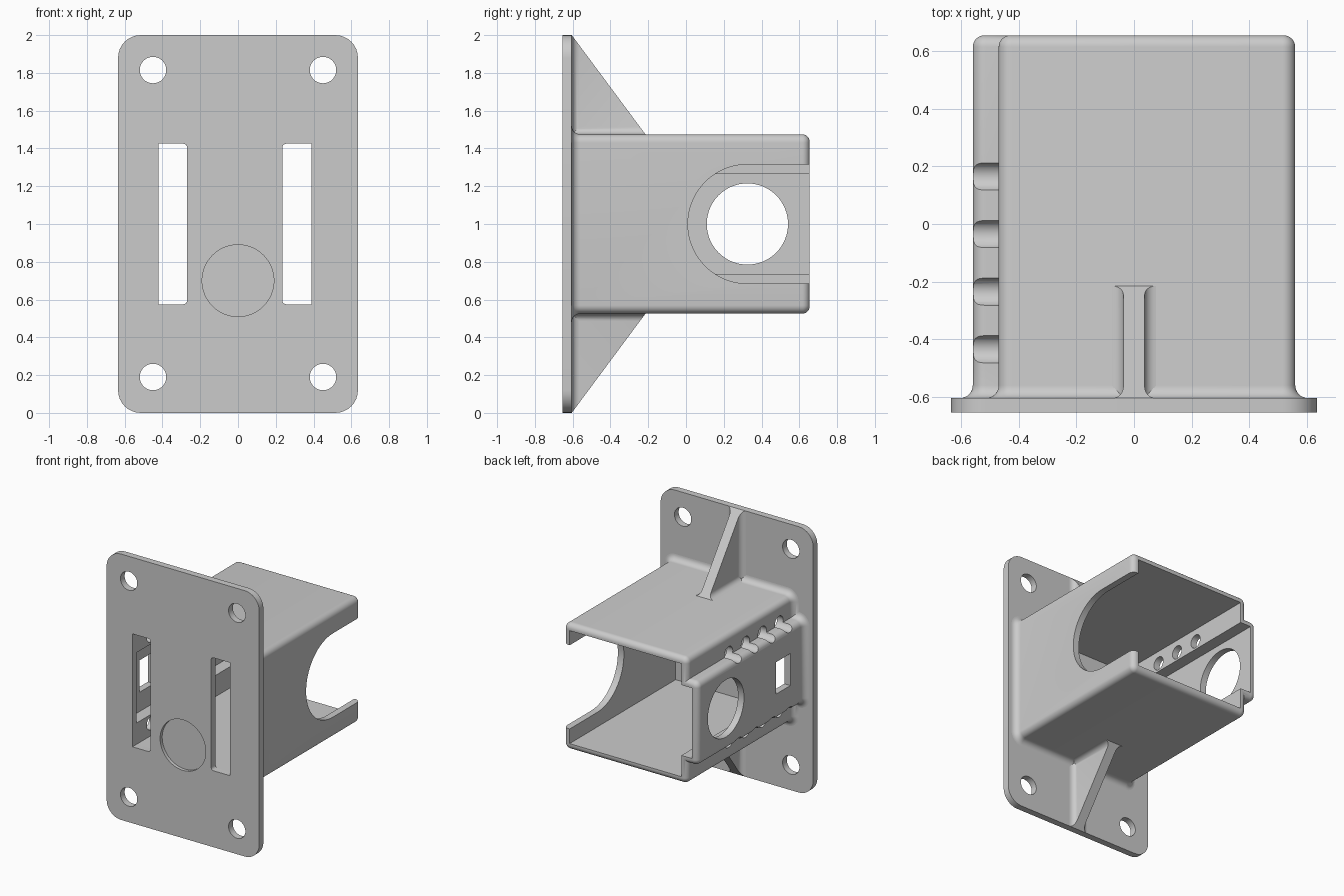
import bpy, bmesh, math
from mathutils import Vector

if "Cube" in bpy.data.objects:
    bpy.data.objects.remove(bpy.data.objects["Cube"], do_unlink=True)

# One material for the whole bracket
grey = bpy.data.materials.new("light_grey")
grey.use_nodes = True
grey.diffuse_color = (0.6, 0.6, 0.6, 1)
grey.node_tree.nodes["Principled BSDF"].inputs["Base Color"].default_value = (0.6, 0.6, 0.6, 1)

PLATE_FRONT, PLATE_BACK, BODY_BACK = -0.655, -0.605, 0.655
MID_Z, HALF_H, WALL = 1.0, 0.475, 0.05


def place(axis, u, v, d):
    """Put a 2D point (u, v) at depth d along the given axis."""
    return {"x": (d, u, v), "y": (u, d, v), "z": (u, v, d)}[axis]


def loft(name, rings):
    """Solid through a list of closed rings of equal length."""
    bm = bmesh.new()
    rows = [[bm.verts.new(p) for p in ring] for ring in rings]
    n = len(rows[0])
    for a, b in zip(rows, rows[1:]):
        for i in range(n):
            j = (i + 1) % n
            bm.faces.new((a[i], a[j], b[j], b[i]))
    bm.faces.new(rows[0])
    bm.faces.new(rows[-1])
    bmesh.ops.recalc_face_normals(bm, faces=bm.faces)
    mesh = bpy.data.meshes.new(name)
    bm.to_mesh(mesh)
    bm.free()
    mesh.materials.append(grey)
    obj = bpy.data.objects.new(name, mesh)
    bpy.context.collection.objects.link(obj)
    return obj


def prism(name, pts, axis, a, b):
    return loft(name, [[place(axis, u, v, d) for u, v in pts] for d in (a, b)])


def circle(u, v, r, n=64):
    return [(u + r * math.cos(2 * math.pi * i / n), v + r * math.sin(2 * math.pi * i / n))
            for i in range(n)]


def rect(u0, u1, v0, v1):
    return [(u0, v0), (u1, v0), (u1, v1), (u0, v1)]


def rounded(pts, radii, off=0.0, seg=8):
    """Right-angled counter-clockwise outline, convex corners rounded, grown by off."""
    if not isinstance(radii, (list, tuple)):
        radii = [radii] * len(pts)
    out, n = [], len(pts)
    for i in range(n):
        p, q, s = Vector(pts[i - 1]), Vector(pts[i]), Vector(pts[(i + 1) % n])
        d1, d2 = (q - p).normalized(), (s - q).normalized()
        n1, n2 = Vector((d1.y, -d1.x)), Vector((d2.y, -d2.x))
        r = radii[i]
        if r == 0 or d1.cross(d2) < 0:
            out.append(tuple(q + off * (n1 + n2)))
            continue
        c = q - r * (n1 + n2)
        for k in range(seg + 1):
            t = math.pi / 2 * k / seg
            out.append(tuple(c + (r + off) * (n1 * math.cos(t) + n2 * math.sin(t))))
    return out


def boolean(obj, cutter, mode="DIFFERENCE"):
    cutter.hide_render = True
    mod = obj.modifiers.new("cut", "BOOLEAN")
    mod.operation, mod.solver, mod.object = mode, "EXACT", cutter
    bpy.context.view_layer.objects.active = obj
    bpy.ops.object.modifier_apply(modifier=mod.name)
    bpy.data.objects.remove(cutter, do_unlink=True)


# Mounting plate with screw holes, two slots and a shallow round recess
plate = prism("mounting_plate", rounded(rect(-0.635, 0.635, 0, 2), 0.12),
              "y", PLATE_FRONT, PLATE_BACK)
for x in (-0.45, 0.45):
    for z in (0.19, 1.815):
        boolean(plate, prism("screw_hole", circle(x, z, 0.07, 40), "y", -0.8, -0.5))
z0, z1 = MID_Z - HALF_H + WALL, MID_Z + HALF_H - WALL
for u0, u1, radii in ((-0.42, -0.27, [0, 0.02, 0.02, 0]), (0.235, 0.39, [0.02, 0, 0, 0.02])):
    boolean(plate, prism("slot", rounded(rect(u0, u1, z0, z1), radii, seg=4), "y", -0.8, -0.5))
boolean(plate, prism("recess", circle(0, 0.7, 0.19), "y", -0.8, PLATE_FRONT + 0.025))

# Housing: box with a raised side channel, flared at the plate and rounded at the open end
lo, hi = MID_Z - HALF_H, MID_Z + HALF_H
ch_lo, ch_hi = MID_Z - 0.315, MID_Z + 0.315
outline = [(0.56, lo), (0.56, hi), (-0.47, hi), (-0.47, ch_hi),
           (-0.56, ch_hi), (-0.56, ch_lo), (-0.47, ch_lo), (-0.47, lo)]
FLARE, ROUND, SEG = 0.045, 0.04, 8
stations = []
for k in range(SEG + 1):
    t = math.pi / 2 * k / SEG
    stations.append((PLATE_BACK + FLARE * (1 - math.cos(t)), FLARE * (1 - math.sin(t))))
for k in range(SEG + 1):
    t = math.pi / 2 * k / SEG
    stations.append((BODY_BACK - ROUND + ROUND * math.sin(t), -ROUND * (1 - math.cos(t))))
housing = loft("housing", [[(x, y, z) for x, z in rounded(outline, 0.045, off)]
                           for y, off in stations])

# Hollow inside, open at the back
c0, c1 = ch_lo + WALL, ch_hi - WALL
cavity = [(0.51, z0), (0.51, z1), (-0.42, z1), (-0.42, c1),
          (-0.51, c1), (-0.51, c0), (-0.42, c0), (-0.42, z0)]
boolean(housing, prism("cavity", cavity, "y", -0.8, 0.8))

# U-shaped notch in the left wall
arc = [(0.325 + 0.315 * math.cos(math.radians(a)), MID_Z + 0.315 * math.sin(math.radians(a)))
       for a in range(90, 271, 5)]
boolean(housing, prism("notch", arc + [(0.8, ch_lo), (0.8, ch_hi)], "x", 0.4, 0.7))

# Round opening and window in the side channel
boolean(housing, prism("round_opening", circle(0.325, MID_Z, 0.215), "x", -0.7, -0.45))
boolean(housing, prism("window", rect(-0.44, -0.27, 0.88, 1.12), "x", -0.7, -0.45))

# Rows of small holes that also groove the channel edges
for s in (-1, 1):
    for i in range(4):
        hole = circle(0.165 - 0.2 * i, MID_Z + s * 0.33, 0.05, 24)
        boolean(housing, prism("small_hole", hole, "x", -0.7, -0.4))

# Triangular gussets above and below, flared where they meet plate and housing
W, F = 0.037, 0.04
flare = [(W + F, -0.02)]
flare += [(W + F - F * math.sin(t), F - F * math.cos(t))
          for t in [math.pi / 2 * k / 6 for k in range(7)]]
flare += [(W, 0.6)]
flare += [(-x, h) for x, h in reversed(flare)]
gussets = []
for s, name in ((1, "upper_gusset"), (-1, "lower_gusset")):
    rib = prism(name, [(x, MID_Z + s * (HALF_H + h)) for x, h in flare], "y", -0.64, -0.1)
    boolean(rib, prism("rib_root", [(x, PLATE_BACK + h) for x, h in flare], "z",
                       MID_Z + s * 0.45, MID_Z + s * 1.06), "UNION")
    wedge = [(PLATE_BACK, MID_Z + s * HALF_H), (-0.215, MID_Z + s * HALF_H),
             (PLATE_BACK, MID_Z + s * 1.0)]
    boolean(rib, prism("wedge", wedge, "x", -0.3, 0.3), "INTERSECT")
    gussets.append(rib)

# Smooth rounded surfaces, keep edges sharp
bpy.ops.object.select_all(action="DESELECT")
for obj in [plate, housing] + gussets:
    obj.select_set(True)
bpy.context.view_layer.objects.active = housing
bpy.ops.object.shade_smooth_by_angle(angle=math.radians(30))
